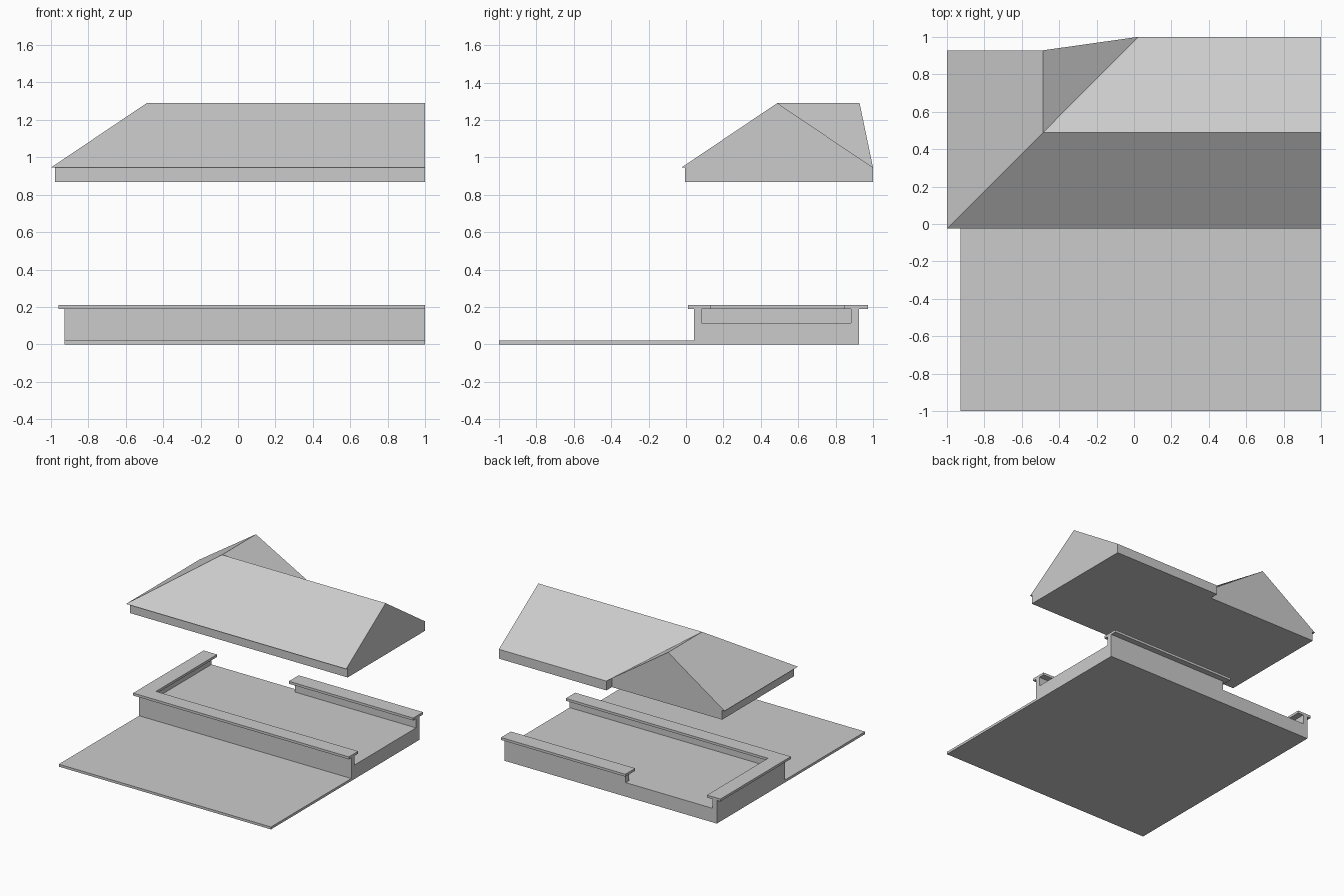
import bpy

if "Cube" in bpy.data.objects:
    bpy.data.objects.remove(bpy.data.objects["Cube"])


def make(name, verts, faces):
    mesh = bpy.data.meshes.new(name)
    mesh.from_pydata(verts, [], faces)
    mesh.update()
    obj = bpy.data.objects.new(name, mesh)
    bpy.context.collection.objects.link(obj)
    return obj


def prism(name, outline, lo, hi, axis="z", top=True):
    """Extrude a counter-clockwise outline along z (xy outline) or x (yz outline)."""
    def place(p, h):
        return (p[0], p[1], h) if axis == "z" else (h, p[0], p[1])
    n = len(outline)
    verts = [place(p, lo) for p in outline] + [place(p, hi) for p in outline]
    faces = [(i, (i + 1) % n, (i + 1) % n + n, i + n) for i in range(n)]
    faces.append(tuple(reversed(range(n))))
    if top:
        faces.append(tuple(range(n, 2 * n)))
    return make(name, verts, faces)


def rect(x0, y0, x1, y1):
    return [(x0, y0), (x1, y0), (x1, y1), (x0, y1)]


def corner(x0, y0, x1, y1, tx, ty):
    """L-shaped outline: front run of depth ty and left run of width tx."""
    return [(x0, y0), (x1, y0), (x1, y0 + ty), (x0 + tx, y0 + ty),
            (x0 + tx, y1), (x0, y1)]


# Front yard slab and raised floor, one stepped profile
FLOOR, WALL_TOP, CAP_TOP = 0.115, 0.19, 0.21
prism("stepped_floor", [(-1, 0), (0.925, 0), (0.925, FLOOR), (0.042, FLOOR),
                        (0.042, 0.02), (-1, 0.02)], -0.928, 1, axis="x")

# Low walls and their overhanging caps
prism("corner_wall", corner(-0.928, 0.042, 1, 0.925, 0.04, 0.04), FLOOR, WALL_TOP)
prism("corner_wall_cap", corner(-0.96, 0.01, 1, 0.925, 0.122, 0.122), WALL_TOP, CAP_TOP)
prism("back_wall", rect(-0.1, 0.882, 1, 0.925), FLOOR, WALL_TOP)
prism("back_wall_cap", rect(-0.13, 0.845, 1, 0.973), WALL_TOP, CAP_TOP)

# Roof fascia with a notch behind the wing
EAVE, RIDGE = 0.945, 1.29
prism("roof_fascia", [(-0.978, -0.005), (1, -0.005), (1, 1), (0.023, 1),
                      (0.023, 0.928), (-0.978, 0.928)], 0.868, EAVE, top=False)

# Main gabled roof meeting the wing at a hip and a valley
mid, wing = 0.488, -0.487
roof = [
    (-1, -0.025, EAVE), (1, -0.025, EAVE), (1, 1, EAVE), (0.023, 1, EAVE),
    (0.023, 0.928, EAVE), (-1, 0.928, EAVE),
    (wing, mid, RIDGE), (1, mid, RIDGE), (wing, 0.928, RIDGE),
]
make("roof", roof, [
    (0, 1, 7, 6),           # front slope
    (2, 3, 6, 7),           # back slope
    (0, 6, 8, 5),           # wing outer slope
    (3, 8, 6),              # wing inner slope
    (4, 5, 8),              # wing gable
    (3, 4, 8),              # overhang under inner slope
    (1, 2, 7),              # right gable
    (5, 4, 3, 2, 1, 0),     # soffit
])
